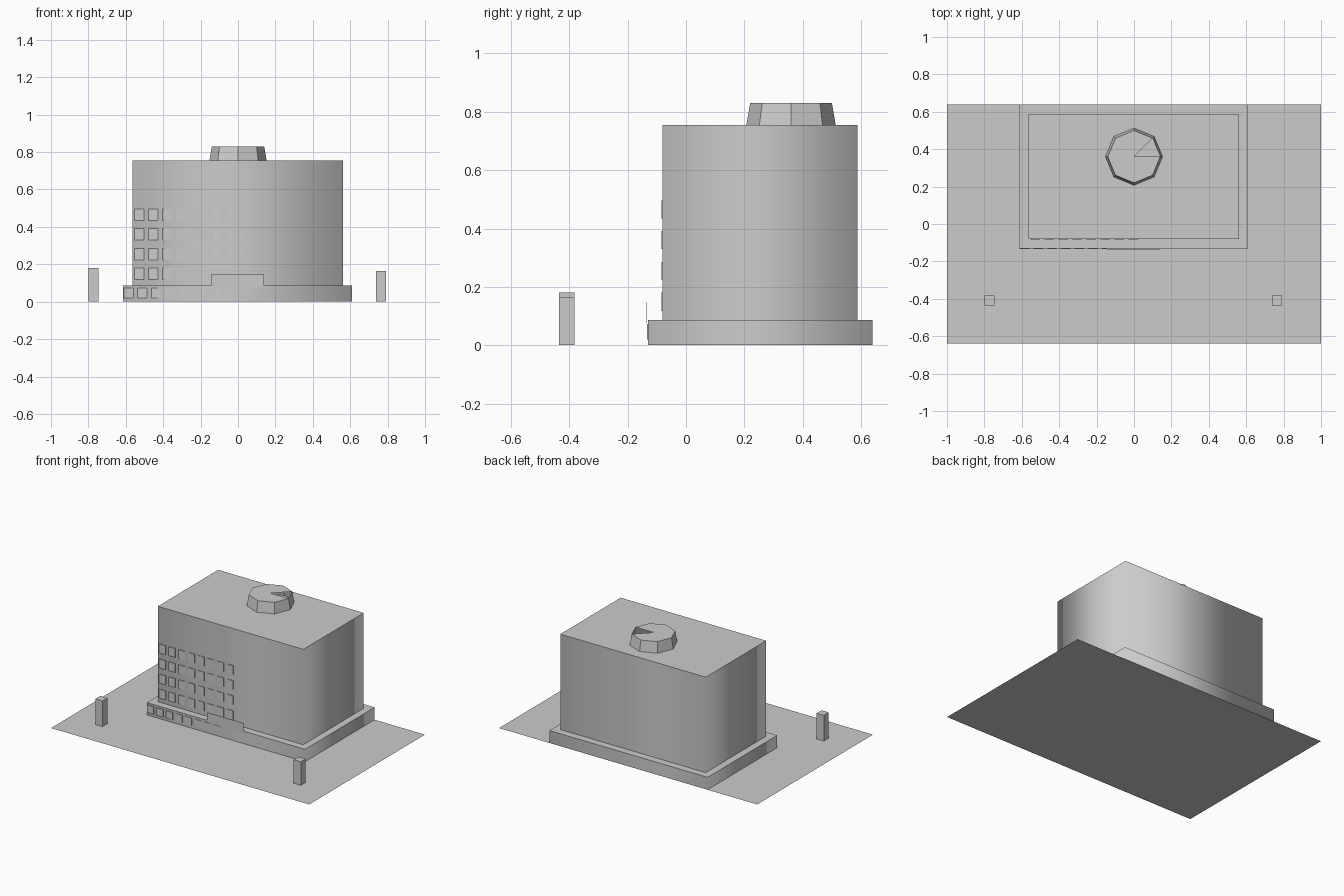
import bpy
import bmesh
import math

if "Cube" in bpy.data.objects:
    bpy.data.objects.remove(bpy.data.objects["Cube"])

# One plain grey for the whole model
GREY = bpy.data.materials.new("plain_grey")
GREY.diffuse_color = (0.6, 0.6, 0.6, 1.0)
GREY.use_nodes = True
GREY.node_tree.nodes["Principled BSDF"].inputs["Base Color"].default_value = GREY.diffuse_color


def finish(name, bm, smooth_walls=False):
    """Turn a bmesh into an object; optionally shade walls smooth with sharp rims."""
    bmesh.ops.recalc_face_normals(bm, faces=bm.faces)
    if smooth_walls:
        for f in bm.faces:
            f.smooth = abs(f.normal.z) < 0.9
        for e in bm.edges:
            e.smooth = all(f.smooth for f in e.link_faces)
    mesh = bpy.data.meshes.new(name)
    bm.to_mesh(mesh)
    bm.free()
    mesh.materials.append(GREY)
    obj = bpy.data.objects.new(name, mesh)
    bpy.context.collection.objects.link(obj)
    return obj


def add_box(bm, x0, x1, y0, y1, z0, z1):
    verts = bmesh.ops.create_cube(bm, size=1)["verts"]
    for v in verts:
        v.co.x = x0 if v.co.x < 0 else x1
        v.co.y = y0 if v.co.y < 0 else y1
        v.co.z = z0 if v.co.z < 0 else z1


def box(name, *bounds, smooth_walls=False):
    bm = bmesh.new()
    add_box(bm, *bounds)
    return finish(name, bm, smooth_walls)


def window_grid(name, x0, pitch, width, y_wall, depth, rows, count):
    """Thin plates standing just proud of a front wall."""
    bm = bmesh.new()
    for z0, z1 in rows:
        for i in range(count):
            x = x0 + i * pitch
            add_box(bm, x, x + width, y_wall - depth, y_wall, z0, z1)
    return finish(name, bm)


# Flat site sheet
bm = bmesh.new()
bm.faces.new([bm.verts.new(p) for p in
              ((-1, -0.64, 0), (1, -0.64, 0), (1, 0.64, 0), (-1, 0.64, 0))])
finish("site_plate", bm)

# Low podium and main block
box("podium", -0.615, 0.61, -0.13, 0.64, 0.0, 0.087, smooth_walls=True)
box("main_block", -0.565, 0.562, -0.08, 0.588, 0.087, 0.755, smooth_walls=True)

# Windows on the left half of the front
upper_rows = [(0.118 + 0.1055 * k, 0.180 + 0.1055 * k) for k in range(4)]
window_grid("upper_windows", -0.553, 0.0748, 0.05, -0.08, 0.004, upper_rows, 8)
window_grid("podium_windows", -0.61, 0.0732, 0.05, -0.13, 0.003, [(0.02, 0.072)], 8)

# Blank panel over the entrance
box("entrance_panel", -0.145, 0.14, -0.136, -0.134, 0.076, 0.146)

# Tapered eight-sided roof drum, with one open wedge in its lid
bm = bmesh.new()
rings = []
for radius, z in ((0.153, 0.755), (0.14, 0.83)):
    rings.append([bm.verts.new((radius * math.cos(i * math.pi / 4),
                                0.36 + radius * math.sin(i * math.pi / 4), z))
                  for i in range(8)])
low, high = rings
centre = bm.verts.new((0, 0.36, 0.83))
for i in range(8):
    j = (i + 1) % 8
    bm.faces.new((low[i], low[j], high[j], high[i]))
    if i > 0:
        bm.faces.new((high[i], high[j], centre))
finish("roof_drum", bm)

# Pair of gate posts
box("left_post", -0.8, -0.745, -0.436, -0.382, 0.0, 0.18)
box("right_post", 0.737, 0.792, -0.436, -0.382, 0.0, 0.165)
